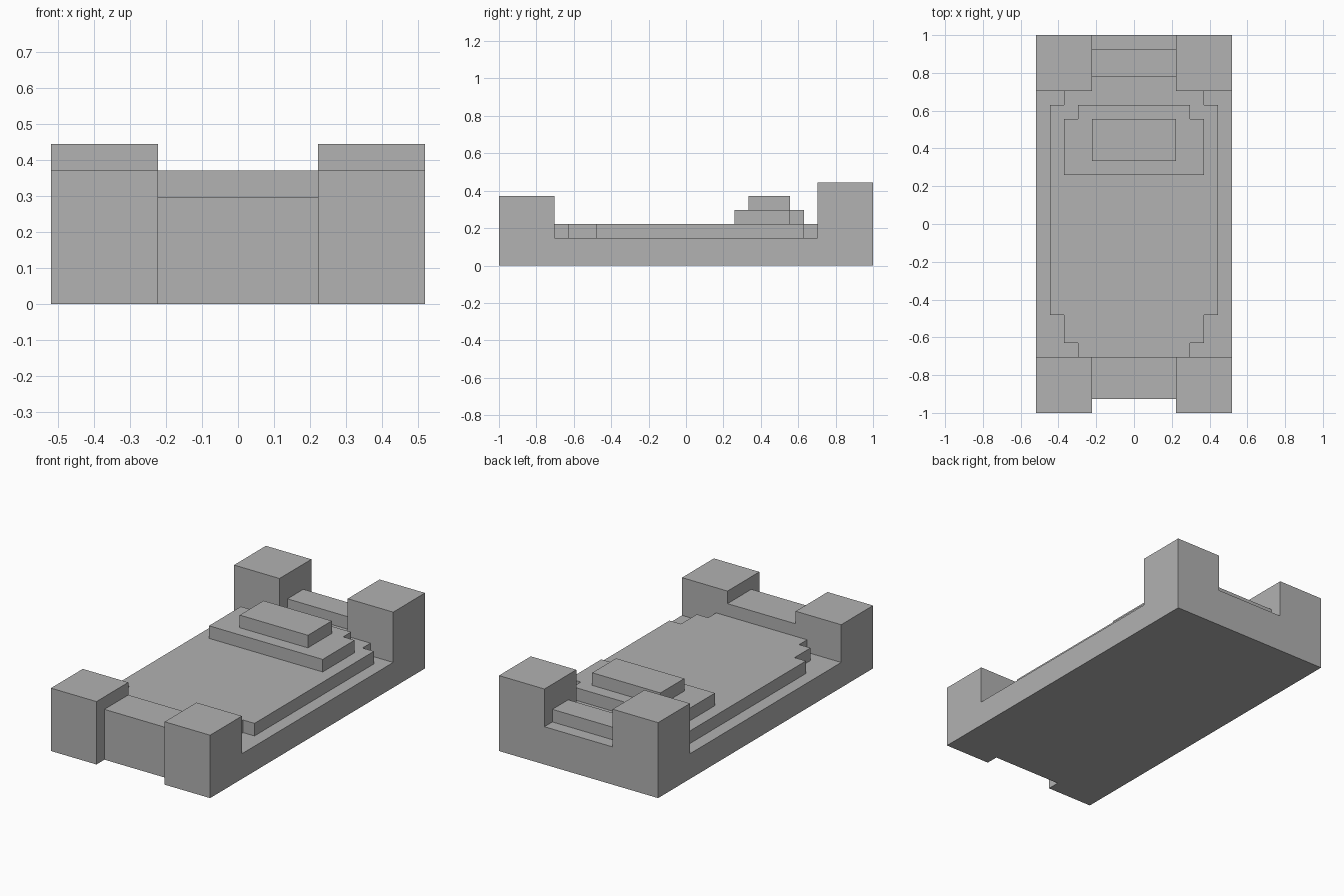
import bpy
import bmesh

U = 2 / 27  # block size that every part snaps to

cube = bpy.data.objects.get("Cube")
if cube:
    bpy.data.objects.remove(cube, do_unlink=True)

grey = bpy.data.materials.new("plain_grey")
grey.use_nodes = True
grey.diffuse_color = (0.445, 0.445, 0.445, 1)
grey.node_tree.nodes["Principled BSDF"].inputs["Base Color"].default_value = grey.diffuse_color


def slab(name, half_outline, bottom, top):
    """Extrude an outline, given on the +x side from front to back and mirrored to -x."""
    outline = half_outline + [(-x, y) for x, y in reversed(half_outline) if x]
    bm = bmesh.new()
    face = bm.faces.new([bm.verts.new((x * U, y * U, bottom * U)) for x, y in outline])
    result = bmesh.ops.extrude_face_region(bm, geom=[face])
    raised = [v for v in result["geom"] if isinstance(v, bmesh.types.BMVert)]
    bmesh.ops.translate(bm, verts=raised, vec=(0, 0, (top - bottom) * U))
    bmesh.ops.recalc_face_normals(bm, faces=bm.faces)
    mesh = bpy.data.meshes.new(name)
    bm.to_mesh(mesh)
    bm.free()
    mesh.materials.append(grey)
    obj = bpy.data.objects.new(name, mesh)
    bpy.context.collection.objects.link(obj)
    return obj


def box(name, half_width, front, back, bottom, top):
    return slab(name, [(half_width, front), (half_width, back)], bottom, top)


def post(name, side, front, back, top):
    obj = box(name, 2, front, back, 2, top)
    obj.location.x = side * 5 * U


# Frame base with a shallow recess at the front
slab("frame_base", [(3, -12.5), (3, -13.5), (7, -13.5), (7, 13.5)], 0, 2)

# Corner posts, taller at the head
for side, label in ((1, "left"), (-1, "right")):
    post("front_post_" + label, side, -13.5, -9.5, 5)
    post("back_post_" + label, side, 9.5, 13.5, 6)

# Boards between the posts
box("footboard", 3, -12.5, -9.5, 2, 4)
box("headboard_ledge", 3, 9.5, 13.5, 2, 3)
box("headboard_rail", 3, 10.5, 12.5, 3, 4)

# Mattress with stepped corners
slab("mattress", [(4, -9.5), (4, -8.5), (5, -8.5), (5, -6.5), (6, -6.5),
                  (6, 8.5), (5, 8.5), (5, 9.5)], 2, 3)

# Pillow in two tiers, notched at the back corners
slab("pillow_lower", [(5, 3.5), (5, 7.5), (4, 7.5), (4, 8.5)], 3, 4)
box("pillow_upper", 3, 4.5, 7.5, 4, 5)
